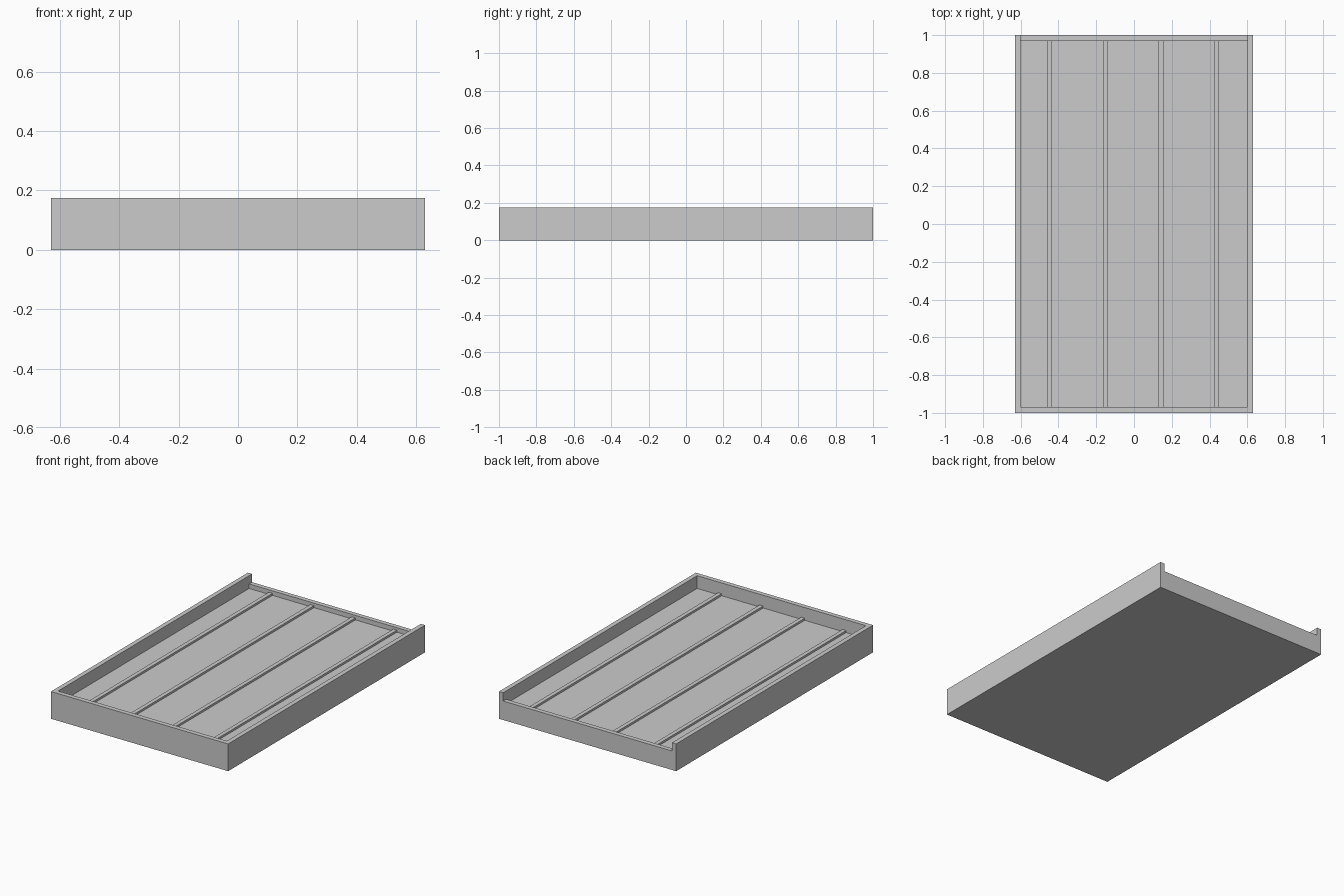
import bpy

cube = bpy.data.objects.get("Cube")
if cube:
    bpy.data.objects.remove(cube, do_unlink=True)

# Overall sizes
HALF_W, HALF_L = 0.63, 1.0
WALL = 0.03
HEIGHT, BACK_HEIGHT = 0.175, 0.122
FLOOR, RIB_TOP = 0.093, 0.106

grey = bpy.data.materials.new("plain_grey")
grey.use_nodes = True
colour = (0.6, 0.6, 0.6, 1.0)
grey.diffuse_color = colour
grey.node_tree.nodes["Principled BSDF"].inputs["Base Color"].default_value = colour


def box(name, x, y, z):
    """Box spanning the given (low, high) ranges."""
    bpy.ops.mesh.primitive_cube_add(size=1)
    ob = bpy.context.object
    ob.name = name
    ob.location = [(lo + hi) / 2 for lo, hi in (x, y, z)]
    ob.scale = [hi - lo for lo, hi in (x, y, z)]
    bpy.ops.object.transform_apply(location=True, rotation=False, scale=True)
    ob.data.materials.append(grey)
    return ob


inner_x = (-HALF_W + WALL, HALF_W - WALL)
inner_y = (-HALF_L + WALL, HALF_L - WALL)

# Floor slab
box("floor", inner_x, inner_y, (0, FLOOR))

# Full-height side walls
box("right_wall", (-HALF_W, inner_x[0]), (-HALF_L, HALF_L), (0, HEIGHT))
box("left_wall", (inner_x[1], HALF_W), (-HALF_L, HALF_L), (0, HEIGHT))

# Tall front wall and lower back wall
box("front_wall", inner_x, (-HALF_L, inner_y[0]), (0, HEIGHT))
box("back_wall", inner_x, (inner_y[1], HALF_L), (0, BACK_HEIGHT))

# Raised ribs running along the floor
for i in range(4):
    x = -0.447 + i * 0.295
    box(f"floor_rib_{i + 1}", (x - 0.013, x + 0.013), inner_y, (FLOOR, RIB_TOP))
